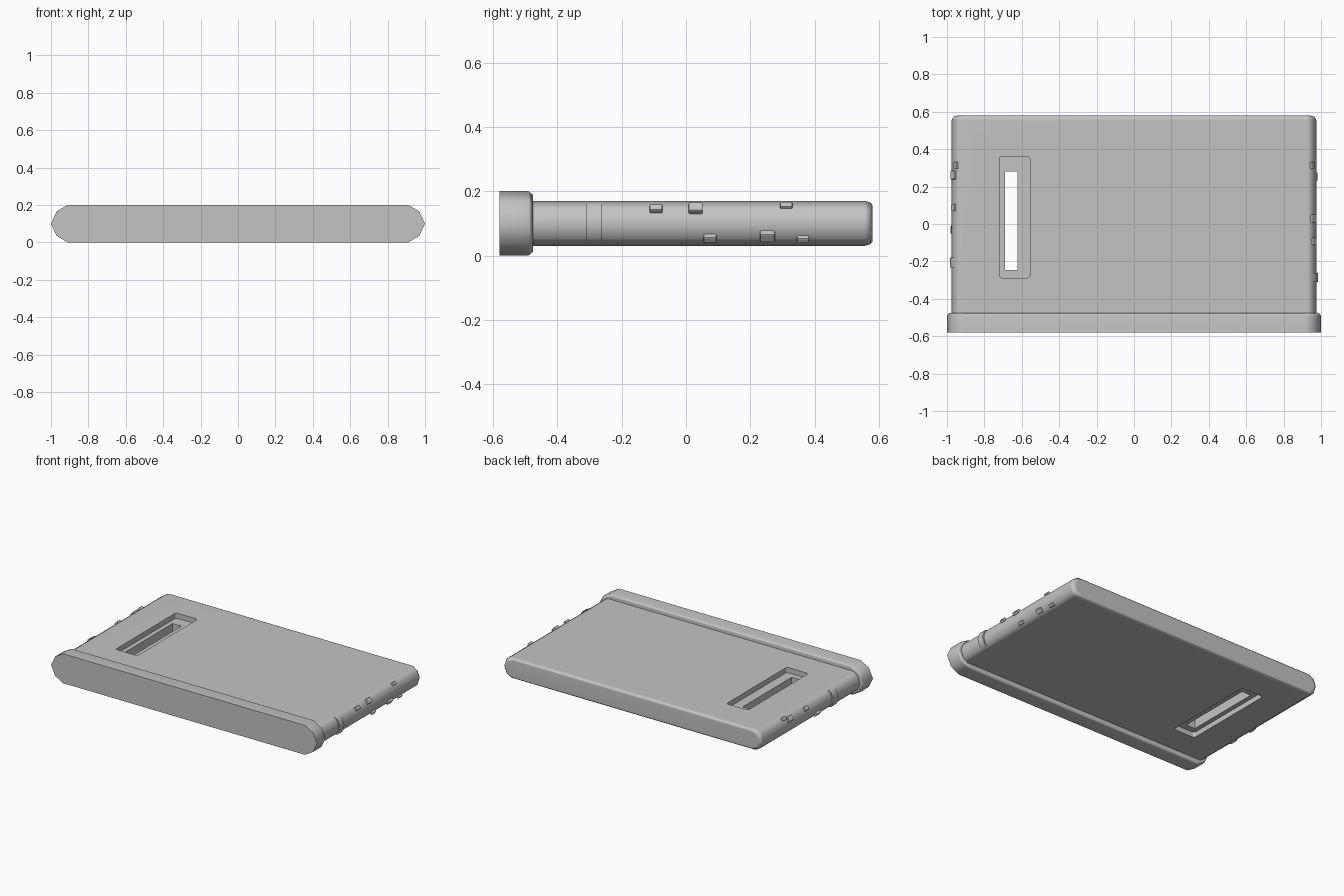
import bpy, bmesh, math

cube = bpy.data.objects.get("Cube")
if cube:
    bpy.data.objects.remove(cube)

gray = bpy.data.materials.new("plain gray")
gray.use_nodes = True
gray.diffuse_color = (0.55, 0.55, 0.55, 1)
gray.node_tree.nodes["Principled BSDF"].inputs["Base Color"].default_value = (0.55, 0.55, 0.55, 1)

MID = 0.1  # height of the centre plane


def add(name, bm):
    bmesh.ops.recalc_face_normals(bm, faces=bm.faces)
    mesh = bpy.data.meshes.new(name)
    bm.to_mesh(mesh)
    bm.free()
    ob = bpy.data.objects.new(name, mesh)
    bpy.context.collection.objects.link(ob)
    mesh.materials.append(gray)
    return ob


def select(ob):
    bpy.ops.object.select_all(action='DESELECT')
    ob.select_set(True)
    bpy.context.view_layer.objects.active = ob


def smooth(ob, angle):
    select(ob)
    bpy.ops.object.shade_smooth_by_angle(angle=math.radians(angle))
    mod = ob.modifiers.new("even shading", 'WEIGHTED_NORMAL')
    mod.keep_sharp = True


def section(half_x, half_z, flat, knee_x, knee_z):
    """Flat bar cross-section with faceted round ends."""
    end = [(flat, half_z), (knee_x, knee_z), (half_x, 0), (knee_x, -knee_z), (flat, -half_z)]
    return end + [(-x, -z) for x, z in end]


def loft(name, profile, stations):
    """Run a cross-section along y; each station is (y, inset in x, inset in z)."""
    bm = bmesh.new()
    width = max(p[0] for p in profile)
    height = max(p[1] for p in profile)
    rings = []
    for y, ix, iz in stations:
        sx, sz = 1 - ix / width, 1 - iz / height
        rings.append([bm.verts.new((x * sx, y, MID + z * sz)) for x, z in profile])
    n = len(profile)
    for a, b in zip(rings, rings[1:]):
        for i in range(n):
            j = (i + 1) % n
            bm.faces.new((a[i], a[j], b[j], b[i]))
    bm.faces.new(rings[0])
    bm.faces.new(rings[-1])
    return add(name, bm)


def block(name, low, high, radius=0.0):
    """Box between two corners with optionally rounded upright edges."""
    bm = bmesh.new()
    bmesh.ops.create_cube(bm, size=1)
    for v in bm.verts:
        v.co = [(a + b) / 2 + c * (b - a) for a, b, c in zip(low, high, v.co)]
    if radius:
        upright = [e for e in bm.edges if abs(e.verts[0].co.z - e.verts[1].co.z) > 0.01]
        bmesh.ops.bevel(bm, geom=upright, offset=radius, segments=3, profile=0.5, affect='EDGES')
    return add(name, bm)


# Main slab with rounded sides and a softened back end
body = loft("slab_body", section(0.975, 0.07, 0.925, 0.96, 0.045),
            [(-0.5, 0, 0), (0.555, 0, 0), (0.573, 0.01, 0.005), (0.58, 0.03, 0.014)])

# Long slot: a recess on both faces and a narrower hole through the middle
cutters = [
    block("top_recess_cutter", (-0.72, -0.288, 0.135), (-0.557, 0.362, 0.25), 0.015),
    block("bottom_recess_cutter", (-0.72, -0.288, -0.05), (-0.557, 0.362, 0.065), 0.015),
    block("slot_cutter", (-0.69, -0.246, -0.1), (-0.623, 0.282, 0.3)),
]
for cutter in cutters:
    cutter.hide_render = True
    mod = body.modifiers.new("cut", 'BOOLEAN')
    mod.operation = 'DIFFERENCE'
    mod.solver = 'EXACT'
    mod.object = cutter
    select(body)
    bpy.ops.object.modifier_apply(modifier=mod.name)
    bpy.data.objects.remove(cutter)
smooth(body, 55)

# Thicker cap along the front
cap = loft("front_cap", section(1.0, 0.1, 0.91, 0.97, 0.065),
           [(-0.58, 0, 0), (-0.49, 0, 0), (-0.475, 0.012, 0.012)])
smooth(cap, 55)


# Raised band wrapped around each rounded side
def side_band(name, side, y0, y1):
    outline = [(0.94, 0.062), (0.968, 0.048), (0.985, 0), (0.968, -0.048), (0.94, -0.058)]
    bm = bmesh.new()
    rings = [[bm.verts.new((side * x, y, MID + z)) for x, z in outline] for y in (y0, y1)]
    for i in range(len(outline)):
        j = (i + 1) % len(outline)
        bm.faces.new((rings[0][i], rings[0][j], rings[1][j], rings[1][i]))
    for ring in rings:
        bm.faces.new(ring)
    smooth(add(name, bm), 55)


side_band("left_band", 1, -0.31, -0.262)
side_band("right_band", -1, -0.232, -0.178)


# Small raised nubs on the sides, tilted to follow the rounding
def nub(name, side, y, z, length, height):
    ob = block(name, (-0.012, -length / 2, -height / 2), (0.012, length / 2, height / 2))
    rise = abs(z - MID)
    x = 0.975 - rise / 3 if rise < 0.045 else 0.96 - (rise - 0.045) * 1.4
    tilt = math.radians(40) * (1 if z > MID else -1)
    ob.location = (side * x, y, z)
    ob.rotation_euler.y = -side * tilt
    mod = ob.modifiers.new("soft edges", 'BEVEL')
    mod.width = 0.004
    mod.segments = 2


left_nubs = [(-0.093, 0.144, 0.04, 0.024), (0.03, 0.146, 0.044, 0.034),
             (0.312, 0.152, 0.038, 0.02), (0.075, 0.055, 0.04, 0.022),
             (0.253, 0.061, 0.046, 0.032), (0.364, 0.053, 0.038, 0.02)]
right_nubs = [(0.312, 0.152, 0.038, 0.024), (0.262, 0.138, 0.046, 0.034),
              (0.088, 0.14, 0.038, 0.026), (-0.03, 0.065, 0.044, 0.03)]
for label, side, nubs in (("left", 1, left_nubs), ("right", -1, right_nubs)):
    for i, spec in enumerate(nubs):
        nub(f"{label}_nub_{i + 1}", side, *spec)
